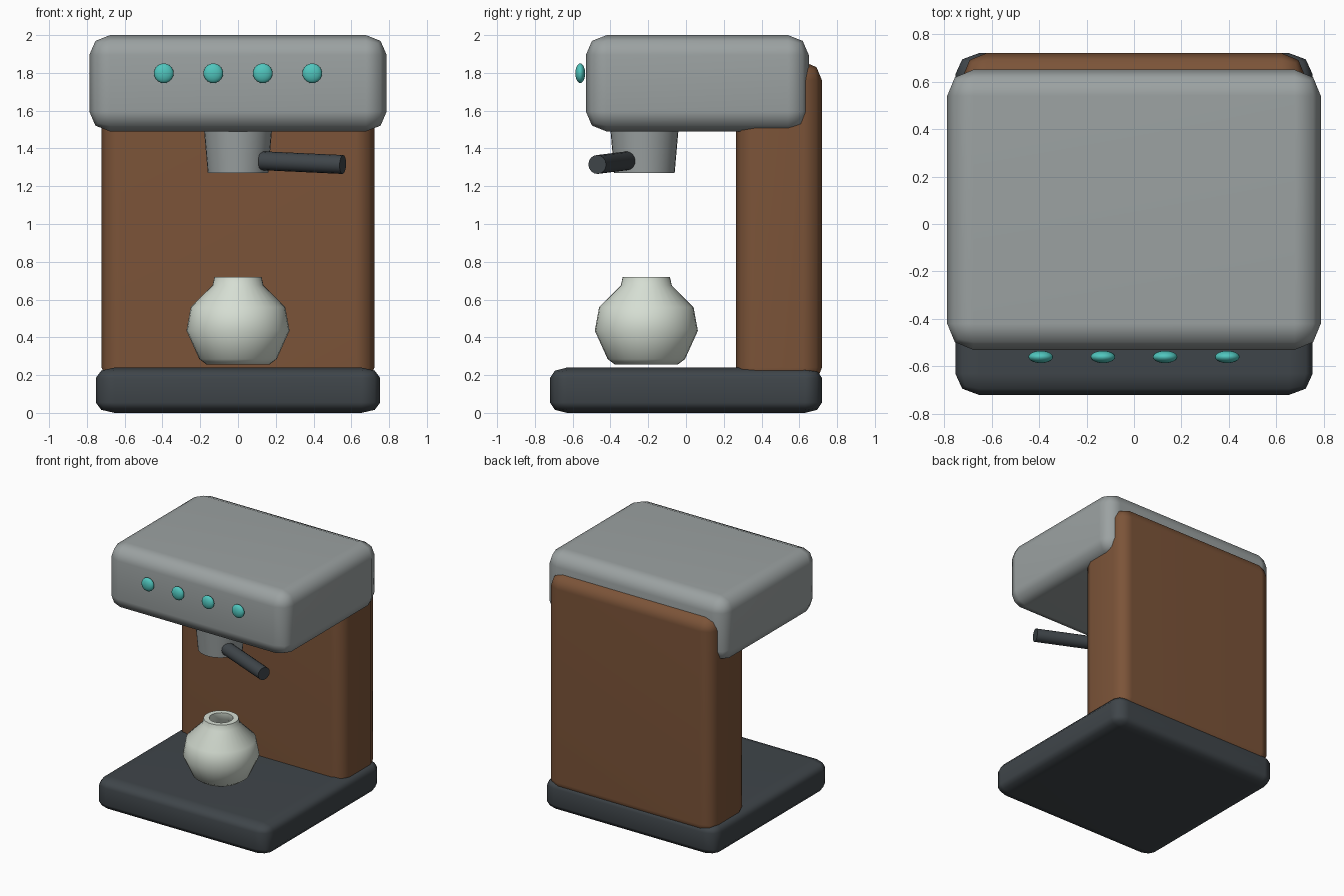
import bpy, bmesh, math
from mathutils import Vector, Matrix

if "Cube" in bpy.data.objects:
    bpy.data.objects.remove(bpy.data.objects["Cube"])


def material(name, rgb):
    m = bpy.data.materials.new(name)
    m.use_nodes = True
    m.diffuse_color = (*rgb, 1)
    bsdf = next(n for n in m.node_tree.nodes if n.type == 'BSDF_PRINCIPLED')
    bsdf.inputs["Base Color"].default_value = (*rgb, 1)
    return m


grey = material("brushed grey", (0.33, 0.36, 0.36))
dark = material("dark slate", (0.05, 0.06, 0.068))
wood = material("warm brown", (0.20, 0.088, 0.04))
teal = material("teal", (0.08, 0.56, 0.51))
cream = material("cream", (0.67, 0.73, 0.65))


def finish(name, bm, mat, location=(0, 0, 0), angle=50):
    bmesh.ops.recalc_face_normals(bm, faces=bm.faces)
    mesh = bpy.data.meshes.new(name)
    bm.to_mesh(mesh)
    bm.free()
    mesh.materials.append(mat)
    ob = bpy.data.objects.new(name, mesh)
    ob.location = location
    bpy.context.collection.objects.link(ob)
    bpy.ops.object.select_all(action='DESELECT')
    ob.select_set(True)
    bpy.context.view_layer.objects.active = ob
    bpy.ops.object.shade_smooth_by_angle(angle=math.radians(angle))
    return ob


def rounded_box(name, low, high, bevel, mat):
    """Box between two corners, with a separate bevel width on each axis."""
    low, high = Vector(low), Vector(high)
    bm = bmesh.new()
    bmesh.ops.create_cube(bm, size=1)
    size = high - low
    bmesh.ops.scale(bm, verts=bm.verts, vec=[s / b for s, b in zip(size, bevel)])
    bmesh.ops.bevel(bm, geom=bm.edges[:], offset=1, segments=2, profile=0.5,
                    affect='EDGES')
    bmesh.ops.scale(bm, verts=bm.verts, vec=bevel)
    ob = finish(name, bm, mat, (low + high) / 2)
    ob.modifiers.new("flat panels", 'WEIGHTED_NORMAL').keep_sharp = True


def rod(name, start, end, r1, r2, mat, sides):
    start, end = Vector(start), Vector(end)
    bm = bmesh.new()
    bmesh.ops.create_cone(bm, cap_ends=True, segments=sides, radius1=r1,
                          radius2=r2, depth=(end - start).length)
    turn = (end - start).to_track_quat('Z', 'Y').to_matrix()
    bmesh.ops.rotate(bm, verts=bm.verts, matrix=turn)
    finish(name, bm, mat, (start + end) / 2)


def lathe(name, profile, location, mat, sides):
    bm = bmesh.new()
    verts = [bm.verts.new((r, 0, z)) for r, z in profile]
    edges = [bm.edges.new(pair) for pair in zip(verts, verts[1:])]
    bmesh.ops.spin(bm, geom=verts + edges, cent=(0, 0, 0), axis=(0, 0, 1),
                   angle=math.tau, steps=sides)
    bmesh.ops.remove_doubles(bm, verts=bm.verts, dist=0.0005)
    finish(name, bm, mat, location, 70)


# Body
rounded_box("base", (-0.753, -0.72, 0), (0.753, 0.72, 0.24), (0.1, 0.09, 0.055), dark)
rounded_box("back_column", (-0.722, 0.265, 0.14), (0.722, 0.72, 1.86), (0.1, 0.1, 0.1), wood)
rounded_box("head", (-0.787, -0.53, 1.49), (0.787, 0.65, 2.0), (0.11, 0.11, 0.105), grey)

# Brewing spout and its handle
rod("brew_spout", (0, -0.22, 1.27), (0, -0.22, 1.52), 0.16, 0.182, grey, 32)
rod("spout_handle", (0.125, -0.31, 1.335), (0.555, -0.47, 1.315), 0.05, 0.05, dark, 16)

# Row of buttons
for i in range(4):
    bm = bmesh.new()
    bmesh.ops.create_uvsphere(bm, u_segments=20, v_segments=12, radius=0.052)
    bmesh.ops.scale(bm, verts=bm.verts, vec=(1, 0.5, 1))
    finish("button_%d" % (i + 1), bm, teal, (-0.393 + 0.262 * i, -0.56, 1.798))

# Hollow pot: up the outside, over the rim, down the inside
pot = [(0, 0.255), (0.165, 0.255), (0.205, 0.285), (0.273, 0.435), (0.25, 0.56),
       (0.135, 0.675), (0.125, 0.72), (0.085, 0.72), (0.085, 0.67), (0.21, 0.54),
       (0.23, 0.435), (0.17, 0.31), (0, 0.295)]
lathe("pot", pot, (0, -0.21, 0), cream, 32)
